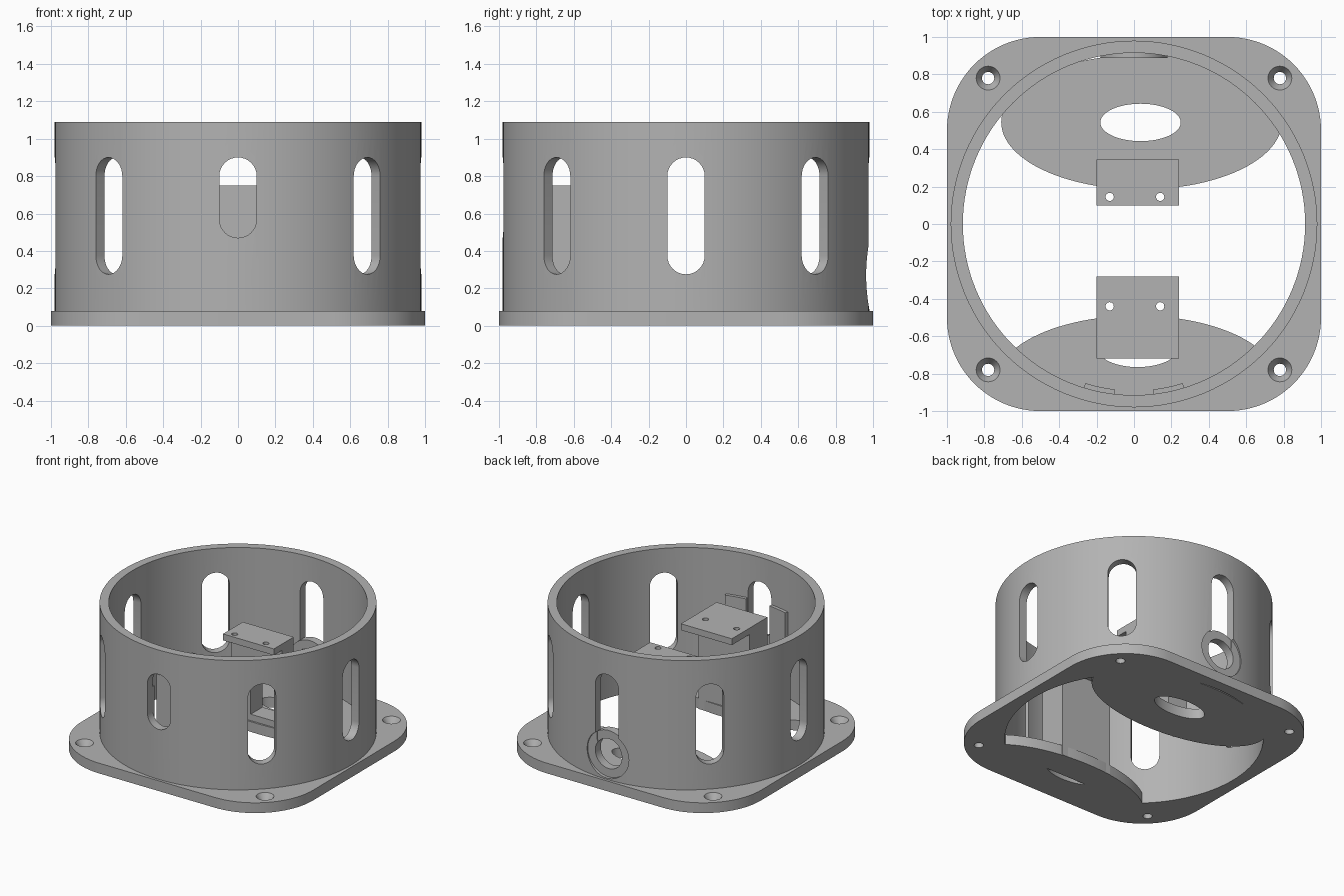
import bpy, bmesh, math
from mathutils import Matrix, Vector

cube = bpy.data.objects.get("Cube")
if cube:
    bpy.data.objects.remove(cube, do_unlink=True)

grey = bpy.data.materials.new("plain grey")
grey.use_nodes = True
COLOR = (0.45, 0.45, 0.45, 1)
grey.diffuse_color = COLOR
grey.node_tree.nodes["Principled BSDF"].inputs["Base Color"].default_value = COLOR

PLATE, HEIGHT, OUTER, INNER = 0.08, 1.09, 0.98, 0.915
SHELF_TOP, SHELF_LOW = 0.75, 0.70
LEFT, RIGHT = -0.2, 0.24


def prism(name, outline, low, high):
    """Extrude a flat outline from one height to another."""
    bm = bmesh.new()
    face = bm.faces.new([bm.verts.new((x, y, low)) for x, y in outline])
    side = bmesh.ops.extrude_face_region(bm, geom=[face])["geom"]
    moved = [v for v in side if isinstance(v, bmesh.types.BMVert)]
    bmesh.ops.translate(bm, verts=moved, vec=(0, 0, high - low))
    bmesh.ops.recalc_face_normals(bm, faces=bm.faces)
    mesh = bpy.data.meshes.new(name)
    bm.to_mesh(mesh)
    bm.free()
    mesh.materials.append(grey)
    ob = bpy.data.objects.new(name, mesh)
    bpy.context.collection.objects.link(ob)
    return ob


def arc(cx, cy, rx, ry, start=0, end=360, count=96):
    full = end - start == 360
    steps = count if full else count - 1
    angles = [math.radians(start + (end - start) * i / steps) for i in range(count)]
    return [(cx + rx * math.cos(a), cy + ry * math.sin(a)) for a in angles]


def disc(name, cx, cy, rx, ry, low, high, count=96):
    return prism(name, arc(cx, cy, rx, ry, count=count), low, high)


def box(name, x0, x1, y0, y1, z0, z1):
    return prism(name, [(x0, y0), (x1, y0), (x1, y1), (x0, y1)], z0, z1)


def place(ob, matrix):
    ob.data.transform(matrix)
    return ob


def cut(target, *cutters):
    """Subtract each cutter and remove it afterwards."""
    for cutter in cutters:
        mod = target.modifiers.new("cut", 'BOOLEAN')
        mod.operation, mod.solver, mod.object = 'DIFFERENCE', 'EXACT', cutter
        bpy.context.view_layer.update()
        deps = bpy.context.evaluated_depsgraph_get()
        mesh = bpy.data.meshes.new_from_object(target.evaluated_get(deps))
        target.modifiers.clear()
        target.data = mesh
        bpy.data.objects.remove(cutter, do_unlink=True)


def slot(angle, low, high, half=0.1):
    """Rounded upright cutter through the wall in one direction."""
    outline = arc(0, high - half, half, half, 0, 180, 17)
    outline += arc(0, low + half, half, half, 180, 360.001, 17)
    ob = prism("slot_cutter", outline, 0.8, 1.1)
    turn = Matrix.Rotation(math.radians(angle), 4, 'Z')
    return place(ob, turn @ Matrix.Rotation(math.pi / 2, 4, 'X'))


def back_disc(name, radius, y0, y1, z=0.27):
    """Disc whose axis runs front to back, on the rear wall."""
    ob = disc(name, 0, 0, radius, radius, -y1, -y0, 48)
    return place(ob, Matrix.Translation((0, 0, z)) @ Matrix.Rotation(math.pi / 2, 4, 'X'))


def countersink(x, y):
    bm = bmesh.new()
    bmesh.ops.create_cone(bm, cap_ends=True, segments=32, radius1=0.033, radius2=0.07,
                          depth=0.06, matrix=Matrix.Translation((x, y, 0.06)))
    mesh = bpy.data.meshes.new("countersink")
    bm.to_mesh(mesh)
    bm.free()
    mesh.materials.append(grey)
    ob = bpy.data.objects.new("countersink", mesh)
    bpy.context.collection.objects.link(ob)
    return ob


# Rounded square base plate with two curved floors left in its opening
corners = []
for i, (sx, sy) in enumerate([(1, 1), (-1, 1), (-1, -1), (1, -1)]):
    corners += arc(sx * 0.5, sy * 0.5, 0.5, 0.5, 90 * i, 90 * i + 90, 25)
base = prism("base_plate", corners, 0, PLATE)
opening = disc("opening", 0, 0, INNER, INNER, -0.1, 0.2, 128)
cut(opening,
    disc("back_floor", 0.04, 0.545, 0.75, 0.36, -0.2, 0.3),
    disc("front_floor", 0.015, -0.84, 0.75, 0.35, -0.2, 0.3))
cut(base, opening,
    disc("back_floor_hole", 0.035, 0.543, 0.215, 0.1, -0.1, 0.2),
    disc("front_floor_hole", 0.02, -0.665, 0.215, 0.1, -0.1, 0.2))
for sx in (-1, 1):
    for sy in (-1, 1):
        x, y = sx * 0.78, sy * 0.78
        cut(base, disc("screw_hole", x, y, 0.033, 0.033, -0.1, 0.2, 32), countersink(x, y))

# Round wall with upright slots; the rear slot is shorter above the port
wall = disc("round_wall", 0, 0, OUTER, OUTER, PLATE, HEIGHT, 128)
cut(wall, disc("bore", 0, 0, INNER, INNER, -0.1, 1.2, 128))
for i in range(8):
    angle = 45 * i
    cut(wall, slot(angle, 0.47 if angle == 0 else 0.275, 0.9))
cut(wall, back_disc("counterbore", 0.18, 0.955, 1.1), back_disc("port", 0.115, 0.8, 1.1))

# Flat ring around the port on the inside of the wall
ring = back_disc("port_ring", 0.18, 0.888, 0.95)
cut(ring, back_disc("ring_hole", 0.115, 0.8, 1.1))

# Thin curved liners beside the front slot
for name, start, end in (("right_liner", 253, 263.5), ("left_liner", 276.5, 287)):
    outline = arc(0, 0, 0.89, 0.89, start, end, 8)
    outline += arc(0, 0, 0.92, 0.92, end, start, 8)
    prism(name, outline, PLATE, SHELF_TOP)


# Brackets: a post on each floor carrying a drilled shelf
def shelf(name, y0, y1, hole_y):
    ob = box(name, LEFT, RIGHT, y0, y1, SHELF_LOW, SHELF_TOP)
    for x in (-0.13, 0.14):
        cut(ob, disc("shelf_hole", x, hole_y, 0.022, 0.022, 0.6, 0.9, 24))


shelf("back_shelf", 0.1, 0.345, 0.145)
shelf("front_shelf", -0.72, -0.28, -0.44)
box("front_post", LEFT, RIGHT, -0.72, -0.5, 0, SHELF_LOW)
back_post = box("back_post", LEFT, RIGHT, 0.2, 0.345, 0, SHELF_LOW)
cut(back_post, box("window", -0.03, 0.2, 0.1, 0.5, 0.13, 0.5))

# Smooth shading on the curved parts, sharp at the edges
bpy.ops.object.select_all(action='DESELECT')
for ob in bpy.context.collection.objects:
    if ob.type == 'MESH' and ob.data.materials and ob.data.materials[0] == grey:
        ob.select_set(True)
        bpy.context.view_layer.objects.active = ob
bpy.ops.object.shade_smooth_by_angle(angle=math.radians(30))
